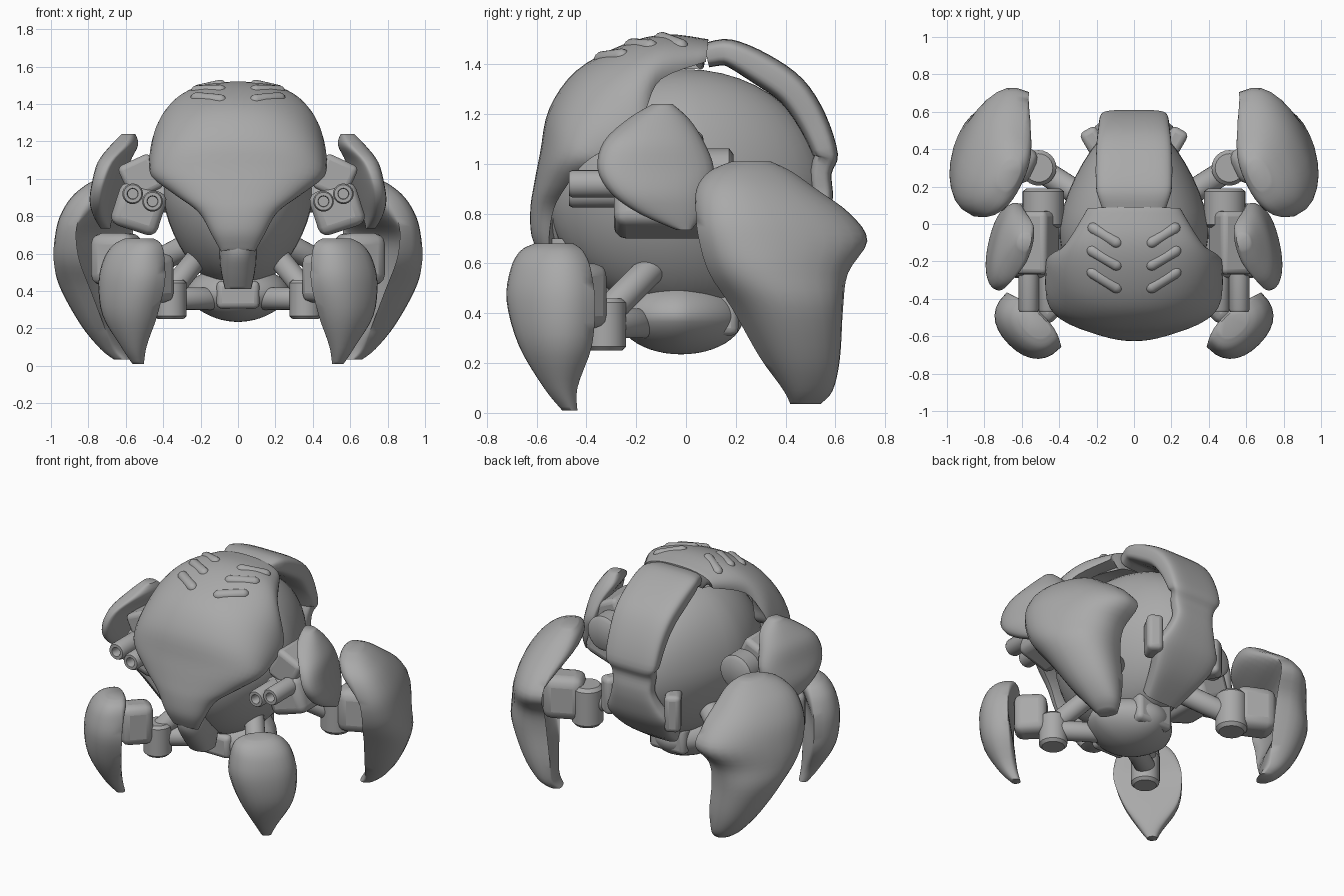
import bpy, bmesh, math
from mathutils import Vector, Matrix
from mathutils.bvhtree import BVHTree

if "Cube" in bpy.data.objects:
    bpy.data.objects.remove(bpy.data.objects["Cube"])

grey = bpy.data.materials.new("armour_grey")
grey.diffuse_color = (0.40, 0.40, 0.40, 1)
grey.use_nodes = True
grey.node_tree.nodes["Principled BSDF"].inputs["Base Color"].default_value = grey.diffuse_color


def finish(name, bm, angle=38, bevel=0, solid=0):
    """Turn a bmesh into a shaded object."""
    mesh = bpy.data.meshes.new(name)
    bm.to_mesh(mesh)
    bm.free()
    mesh.materials.append(grey)
    ob = bpy.data.objects.new(name, mesh)
    bpy.context.collection.objects.link(ob)
    bpy.ops.object.select_all(action='DESELECT')
    ob.select_set(True)
    bpy.context.view_layer.objects.active = ob
    bpy.ops.object.shade_smooth_by_angle(angle=math.radians(angle))
    if solid:
        m = ob.modifiers.new("thickness", 'SOLIDIFY')
        m.thickness, m.offset = solid, -1
    if bevel:
        m = ob.modifiers.new("round_edges", 'BEVEL')
        m.width, m.segments = bevel, 3
    return ob


def resample(rows, n=4):
    """Smooth a list of stations with Catmull-Rom interpolation."""
    out = []
    for i in range(len(rows) - 1):
        p = [Vector(rows[min(max(i + k, 0), len(rows) - 1)]) for k in (-1, 0, 1, 2)]
        for j in range(n):
            t = j / n
            out.append(0.5 * (2 * p[1] + (p[2] - p[0]) * t
                              + (2 * p[0] - 5 * p[1] + 4 * p[2] - p[3]) * t * t
                              + (3 * p[1] - p[0] - 3 * p[2] + p[3]) * t ** 3))
    return out + [Vector(rows[-1])]


def power(c, e):
    return math.copysign(abs(c) ** e, c)


def skin(name, rings, angle=55):
    """Join closed rings of points into a capped solid."""
    bm = bmesh.new()
    rings = [[bm.verts.new(p) for p in r] for r in rings]
    n = len(rings[0])
    for a, b in zip(rings, rings[1:]):
        for k in range(n):
            bm.faces.new((a[k], a[(k + 1) % n], b[(k + 1) % n], b[k]))
    bm.faces.new(rings[0])
    bm.faces.new(rings[-1])
    bmesh.ops.remove_doubles(bm, verts=bm.verts, dist=1e-5)
    bmesh.ops.recalc_face_normals(bm, faces=bm.faces)
    return finish(name, bm, angle)


def claw(name, s, centre, yaw, rows, n=28):
    """Loft of lens sections; rows: z, shift, half width, depth, outer bulge, inner bulge."""
    out = Vector((math.cos(yaw), math.sin(yaw), 0))
    side = Vector((-math.sin(yaw), math.cos(yaw), 0))
    rings = []
    for z, sh, w, d, bo, bi in resample(rows):
        ring = []
        for k in range(n):
            c, sn = math.cos(math.tau * k / n), math.sin(math.tau * k / n)
            v = d + (bo * sn ** 0.75 if sn >= 0 else -bi * (-sn) ** 0.8)
            p = Vector((centre[0], centre[1], z)) + side * (sh + w * power(c, 0.9)) + out * v
            ring.append((p.x * s, p.y, p.z))
        rings.append(ring)
    return skin(name, rings)


def slab(name, rows, n=32):
    """Thick rounded strip swept along the middle; rows: y, z, half width, thickness."""
    rows = resample(rows)
    rings = []
    for i, (y, z, w, t) in enumerate(rows):
        a, b = rows[max(i - 1, 0)], rows[min(i + 1, len(rows) - 1)]
        nrm = Vector((0, a[1] - b[1], b[0] - a[0])).normalized()
        ring = []
        for k in range(n):
            c, sn = math.cos(math.tau * (k + .5) / n), math.sin(math.tau * (k + .5) / n)
            ring.append(Vector((w * power(c, 0.5), y, z)) + nrm * (t / 2) * (power(sn, 0.5) - 1))
        rings.append(ring)
    return skin(name, rings)


def shell(name, rows, solid, n=24):
    """Curved plate; rows: spine y, spine z, half width, edge y, edge z."""
    bm = bmesh.new()
    grid = []
    for ys, zs, w, ye, ze in resample(rows):
        line = []
        for k in range(n + 1):
            a = math.pi * (k / n - 0.5)
            c = max(math.cos(a), 0) ** 0.85
            line.append(bm.verts.new((w * power(math.sin(a), 0.9),
                                      ye + (ys - ye) * c, ze + (zs - ze) * c)))
        grid.append(line)
    for a, b in zip(grid, grid[1:]):
        for k in range(n):
            bm.faces.new((a[k], a[k + 1], b[k + 1], b[k]))
    bm.normal_update()
    mid = Vector((0, 0, 0.85))
    if sum(f.normal.dot(f.calc_center_median() - mid) for f in bm.faces) < 0:
        bmesh.ops.reverse_faces(bm, faces=bm.faces)
    tree = BVHTree.FromBMesh(bm)
    finish(name, bm, 45, bevel=0.02, solid=solid)
    return tree


def revolve(name, p, q, profile, n=24):
    """Spin (radius, fraction along p to q) points round the line p-q."""
    p, q = Vector(p), Vector(q)
    rot, length = (q - p).to_track_quat('Z', 'Y'), (q - p).length
    return skin(name, [[p + rot @ Vector((max(r, .001) * math.cos(math.tau * k / n),
                                          max(r, .001) * math.sin(math.tau * k / n), t * length))
                        for k in range(n)] for r, t in profile], 38)


def rod(name, p, q, r):
    return revolve(name, p, q, [(0, 0), (r * .8, 0), (r, .08), (r, .92), (r * .8, 1), (0, 1)])


def block(name, centre, size, axis='Z', deg=0, bevel=0.03):
    bm = bmesh.new()
    m = (Matrix.Translation(centre) @ Matrix.Rotation(math.radians(deg), 4, axis)
         @ Matrix.Diagonal((*size, 1)))
    bmesh.ops.create_cube(bm, size=1, matrix=m)
    return finish(name, bm, bevel=bevel)


def ball(name, centre, radii):
    """Ellipsoid that narrows towards the back and the bottom."""
    bm = bmesh.new()
    bmesh.ops.create_uvsphere(bm, u_segments=40, v_segments=24, radius=1)
    for v in bm.verts:
        v.co.x *= (1 - 0.27 * max(v.co.y, 0)) * (1 - 0.18 * max(-v.co.z, 0))
        v.co = Vector(centre) + Vector([a * b for a, b in zip(v.co, radii)])
    return finish(name, bm)


# Round body core, and pelvis below it
ball("body_core", (0, 0, 0.89), (0.4, 0.56, 0.49))
ball("pelvis", (0, -0.02, 0.385), (0.28, 0.25, 0.15))
block("pelvis_front", (0, -0.2, 0.38), (0.23, 0.14, 0.15))
block("pelvis_rear", (0, 0.1, 0.4), (0.26, 0.22, 0.18))

# Front dome with pointed face, and back plate
dome = shell("front_dome", [
    (0.09, 1.50, 0.25, 0.08, 1.41), (-0.08, 1.52, 0.36, -0.10, 1.34),
    (-0.25, 1.48, 0.44, -0.16, 1.22), (-0.44, 1.375, 0.47, -0.20, 1.13),
    (-0.55, 1.22, 0.475, -0.32, 1.06), (-0.585, 1.05, 0.45, -0.41, 1.0),
    (-0.61, 0.92, 0.33, -0.48, 0.91), (-0.625, 0.82, 0.21, -0.53, 0.82),
    (-0.62, 0.71, 0.14, -0.55, 0.70), (-0.58, 0.62, 0.09, -0.54, 0.61)], 0.10)
slab("back_plate", [
    (0.07, 1.485, 0.17, 0.10), (0.18, 1.50, 0.20, 0.11), (0.33, 1.44, 0.205, 0.13),
    (0.47, 1.34, 0.2, 0.13), (0.56, 1.20, 0.19, 0.12), (0.61, 1.04, 0.18, 0.10),
    (0.585, 0.96, 0.15, 0.09), (0.59, 0.87, 0.14, 0.09), (0.575, 0.77, 0.17, 0.10),
    (0.53, 0.65, 0.22, 0.12), (0.43, 0.53, 0.18, 0.12), (0.27, 0.42, 0.12, 0.10)])

# Snout under the face
claw("snout", 1, (0, -0.38), -math.pi / 2, [
    (0.41, 0, 0.07, 0, 0.07, 0.1), (0.5, 0, 0.09, 0, 0.14, 0.1),
    (0.6, 0, 0.1, 0, 0.2, 0.1), (0.7, 0, 0.1, 0, 0.2, 0.1)])

for s, label in ((1, "right"), (-1, "left")):
    # Flank guard beside the back plate
    block(f"flank_guard_{label}", (0.215 * s, 0.44, 0.73), (0.1, 0.15, 0.24), 'Z', -30 * s)

    # Raised vents laid on the dome
    for i, (a, b) in enumerate((((.09, -.10), (.22, -.02)), ((.09, -.22), (.225, -.14)),
                                ((.09, -.34), (.225, -.255)))):
        ends = [dome.ray_cast(Vector((x * s, y, 3)), Vector((0, 0, -1)))[0] - Vector((0, 0, .016))
                for x, y in (a, b)]
        revolve(f"vent_{i + 1}_{label}", ends[0], ends[1],
                [(0, -.18), (.016, -.15), (.028, -.07), (.033, .03),
                 (.033, .97), (.028, 1.07), (.016, 1.15), (0, 1.18)], 16)

    # Shoulder gun: housing, roller and twin hollow barrels
    block(f"gun_housing_{label}", (0.53 * s, -0.09, 0.84), (0.26, 0.4, 0.24), 'Y', -18 * s, 0.05)
    block(f"gun_top_{label}", (0.52 * s, -0.1, 1.01), (0.19, 0.34, 0.2), 'Y', 25 * s)
    rod(f"gun_roller_{label}", (0.485 * s, -0.02, 0.95), (0.485 * s, 0.19, 0.95), 0.112)
    rod(f"gun_mount_{label}", (0.3 * s, 0.0, 0.9), (0.5 * s, 0.0, 0.9), 0.08)
    for j, (x, z) in enumerate(((0.457, 0.88), (0.563, 0.92))):
        revolve(f"gun_barrel_{j + 1}_{label}", (x * s, -0.2, z), (x * s, -0.47, z),
                [(0, 0), (.055, 0), (.055, .95), (.048, 1), (.03, 1), (.026, .97), (.026, .75), (0, .75)])

    # Shoulder plate
    claw(f"shoulder_plate_{label}", s, (0.68, -0.12), math.radians(14), [
        (0.735, 0.10, 0.03, 0.06, 0.02, 0.03), (0.80, 0.05, 0.13, 0.045, 0.05, 0.03),
        (0.88, 0.01, 0.20, 0.02, 0.08, 0.03), (0.98, 0, 0.24, -0.01, 0.09, 0.03),
        (1.09, 0, 0.205, -0.045, 0.10, 0.03), (1.18, 0.03, 0.125, -0.09, 0.09, 0.04),
        (1.24, 0.05, 0.04, -0.10, 0.05, 0.02)])

    # Front leg: claw plate, knuckle, joint and strut
    claw(f"front_claw_{label}", s, (0.535, -0.51), -math.pi / 4, [
        (0.01, 0.03, 0.03, -0.03, 0.025, 0.03), (0.10, 0.02, 0.07, 0, 0.07, 0.04),
        (0.27, 0.02, 0.165, 0, 0.165, 0.02), (0.45, 0, 0.205, 0, 0.19, 0.0),
        (0.58, -0.01, 0.185, 0, 0.165, 0.03), (0.65, -0.02, 0.145, 0, 0.12, 0.05),
        (0.68, -0.02, 0.09, 0, 0.07, 0.04)])
    block(f"front_knuckle_{label}", (0.45 * s, -0.425, 0.47), (0.2, 0.16, 0.26), 'Z', -45 * s, 0.05)
    rod(f"front_joint_{label}", (0.36 * s, -0.325, 0.25), (0.36 * s, -0.325, 0.46), 0.085)
    rod(f"front_strut_{label}", (0.36 * s, -0.32, 0.4), (0.2 * s, -0.12, 0.6), 0.06)
    rod(f"front_arm_{label}", (0.1 * s, -0.14, 0.36), (0.36 * s, -0.31, 0.36), 0.06)

    # Rear leg: large claw plate, knuckle, joint and strut
    claw(f"rear_claw_{label}", s, (0.68, 0.38), math.radians(25), [
        (0.035, 0.12, 0.06, -0.03, 0.06, 0.03), (0.09, 0.115, 0.10, 0, 0.10, 0.03),
        (0.22, 0.07, 0.16, 0, 0.19, 0.0), (0.42, 0.0, 0.225, 0.02, 0.25, -0.06),
        (0.56, -0.04, 0.29, 0.03, 0.24, -0.07), (0.69, -0.015, 0.36, 0.03, 0.22, -0.05),
        (0.80, -0.05, 0.33, 0.01, 0.20, 0.05), (0.90, -0.10, 0.25, -0.03, 0.17, 0.10),
        (0.97, -0.11, 0.17, -0.06, 0.12, 0.08), (1.01, -0.1, 0.08, -0.07, 0.06, 0.04)])
    block(f"rear_knuckle_{label}", (0.65 * s, 0.34, 0.57), (0.25, 0.2, 0.28), 'Z', 25 * s, 0.06)
    rod(f"rear_joint_{label}", (0.51 * s, 0.3, 0.4), (0.51 * s, 0.3, 0.66), 0.095)
    rod(f"rear_strut_{label}", (0.5 * s, 0.29, 0.52), (0.2 * s, 0.1, 0.68), 0.065)
